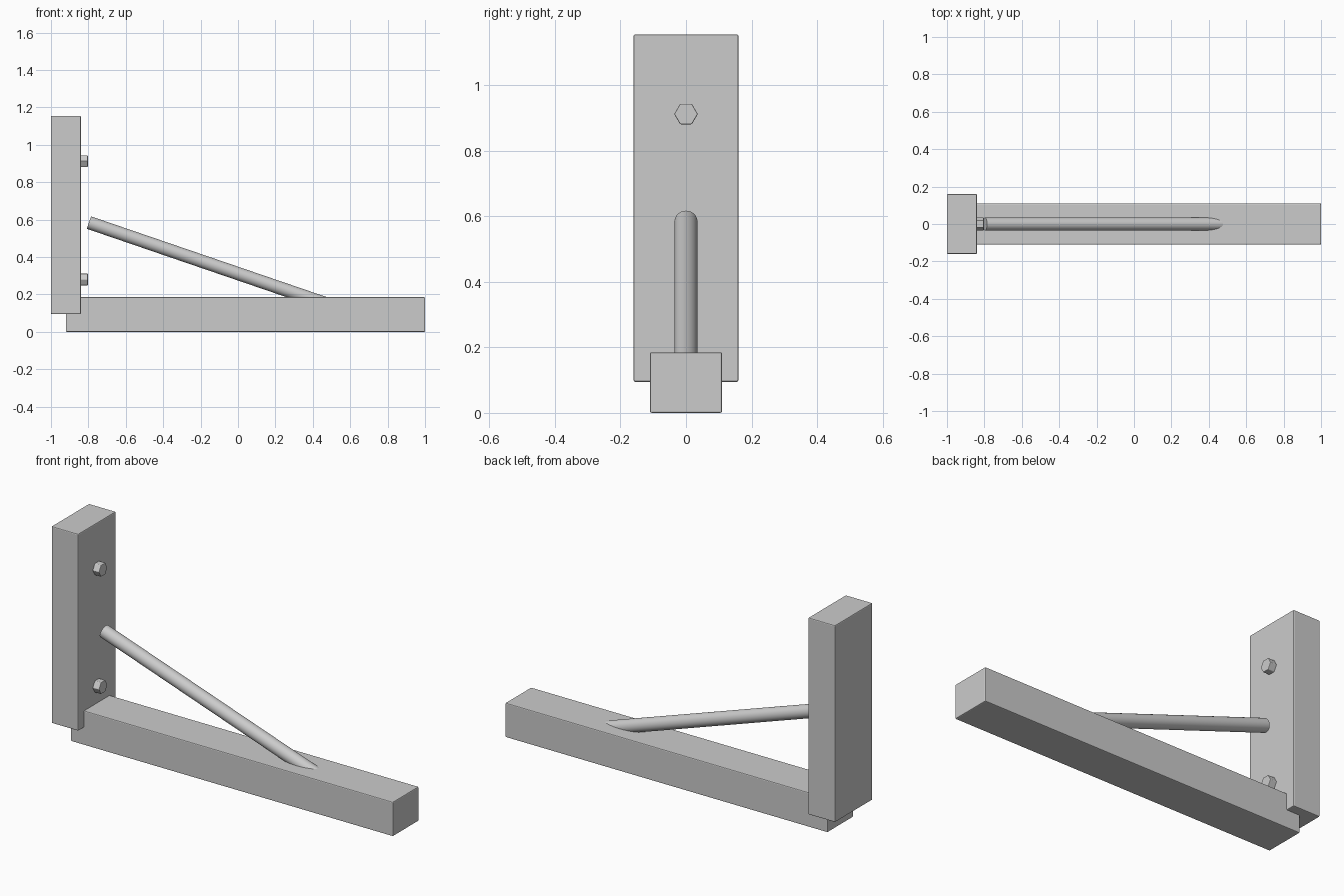
import bpy
from math import radians
from mathutils import Vector

if "Cube" in bpy.data.objects:
    bpy.data.objects.remove(bpy.data.objects["Cube"])


def finish(obj, name, bevel):
    obj.name = name
    if bevel:
        mod = obj.modifiers.new("Edge bevel", 'BEVEL')
        mod.width = bevel
        mod.segments = 2
        mod.limit_method = 'ANGLE'
        mod.angle_limit = radians(40)
    return obj


def box(name, lo, hi, bevel=0.005):
    lo, hi = Vector(lo), Vector(hi)
    bpy.ops.mesh.primitive_cube_add(size=1, location=(lo + hi) / 2)
    obj = bpy.context.object
    obj.scale = hi - lo
    bpy.ops.object.transform_apply(location=False, rotation=False, scale=True)
    return finish(obj, name, bevel)


def rod(name, start, end, radius, sides, bevel=0, smooth=False):
    start, end = Vector(start), Vector(end)
    axis = end - start
    bpy.ops.mesh.primitive_cylinder_add(vertices=sides, radius=radius,
                                        depth=axis.length,
                                        location=(start + end) / 2)
    obj = bpy.context.object
    obj.rotation_mode = 'QUATERNION'
    obj.rotation_quaternion = Vector((0, 0, 1)).rotation_difference(axis)
    if smooth:
        bpy.ops.object.shade_smooth_by_angle(angle=radians(30))
    return finish(obj, name, bevel)


# Wall plate and horizontal arm
box("wall_plate", (-1, -0.16, 0.095), (-0.84, 0.16, 1.155))
box("arm", (-0.92, -0.11, 0), (1, 0.11, 0.185))

# Diagonal brace sinking into the arm
rod("brace", (-0.797, 0, 0.584), (0.48, 0, 0.147), 0.035, 32, smooth=True)

# Hex bolt heads on the plate
for label, z in (("lower", 0.28), ("upper", 0.912)):
    rod(label + "_bolt", (-0.85, 0, z), (-0.803, 0, z), 0.036, 6, bevel=0.003)
